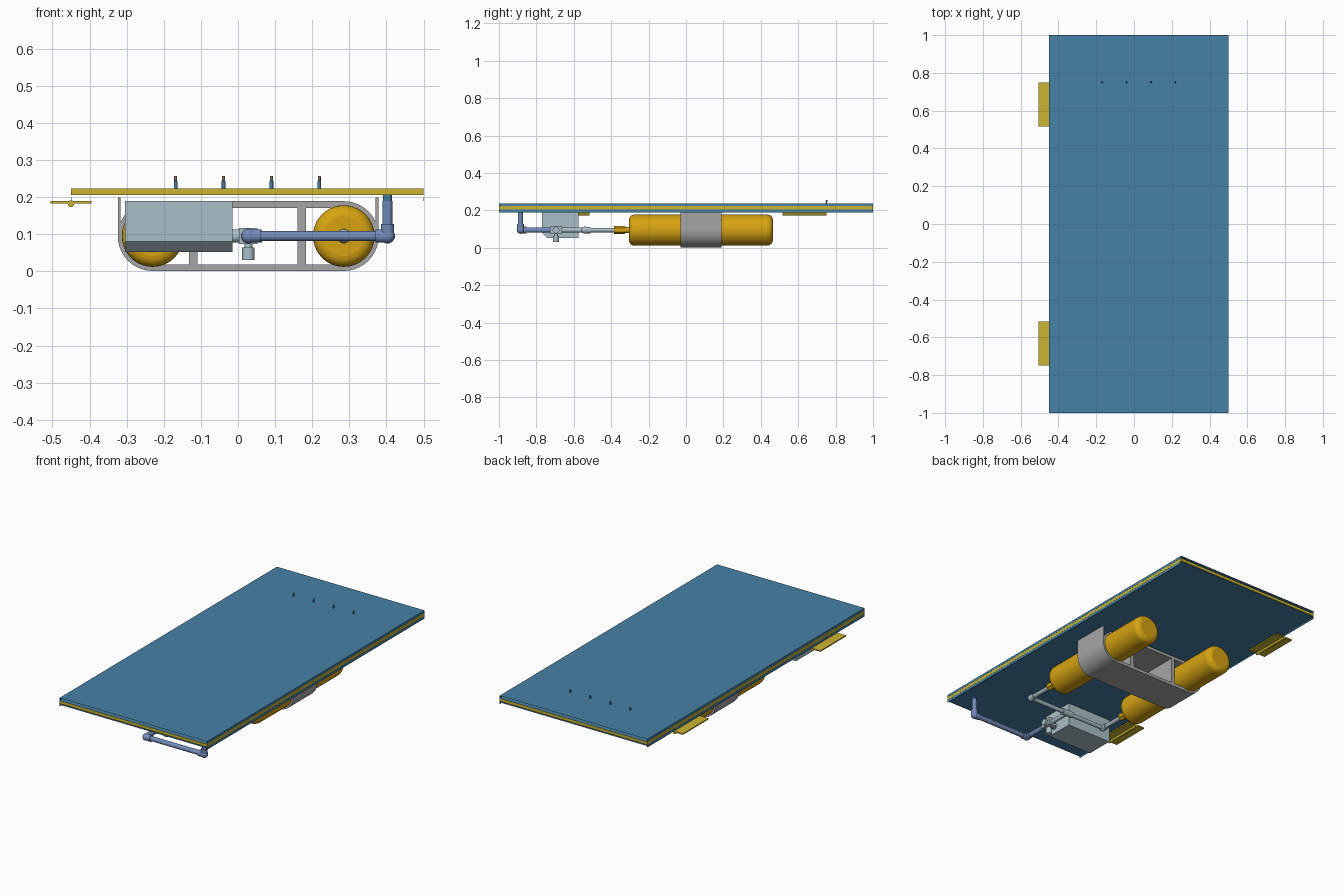
import bpy, bmesh, math
from mathutils import Vector

if "Cube" in bpy.data.objects:
    bpy.data.objects.remove(bpy.data.objects["Cube"], do_unlink=True)


def material(name, r, g, b):
    m = bpy.data.materials.new(name)
    m.use_nodes = True
    m.diffuse_color = (r, g, b, 1)
    m.node_tree.nodes["Principled BSDF"].inputs["Base Color"].default_value = (r, g, b, 1)
    return m


BLUE = material("panel blue", 0.06, 0.22, 0.38)
YELLOW = material("core yellow", 0.60, 0.46, 0.03)
GOLD = material("tank gold", 0.68, 0.37, 0.006)
GREY = material("strap grey", 0.38, 0.38, 0.38)
PALE = material("pale fitting", 0.40, 0.53, 0.58)
PIPE = material("pipe blue", 0.17, 0.26, 0.50)
TIP = material("pin tip", 0.20, 0.17, 0.15)


def finish(name, bm, mat, smooth=False):
    bmesh.ops.recalc_face_normals(bm, faces=bm.faces[:])
    mesh = bpy.data.meshes.new(name)
    bm.to_mesh(mesh)
    bm.free()
    mesh.materials.append(mat)
    ob = bpy.data.objects.new(name, mesh)
    bpy.context.collection.objects.link(ob)
    if smooth:
        bpy.ops.object.select_all(action="DESELECT")
        ob.select_set(True)
        bpy.context.view_layer.objects.active = ob
        bpy.ops.object.shade_smooth_by_angle(angle=math.radians(35))
    return ob


def box(name, mat, x, y, z, open_ends=False):
    bm = bmesh.new()
    bmesh.ops.create_cube(bm, size=1)
    for v in bm.verts:
        v.co = [(a + b) / 2 + c * (b - a) for c, (a, b) in zip(v.co, (x, y, z))]
    if open_ends:
        bm.normal_update()
        ends = [f for f in bm.faces if abs(f.normal.y) > 0.9]
        bmesh.ops.delete(bm, geom=ends, context="FACES_ONLY")
    return finish(name, bm, mat)


def rod(name, mat, start, end, radius, sides=24):
    a, b = Vector(start), Vector(end)
    bm = bmesh.new()
    bmesh.ops.create_cone(bm, cap_ends=True, segments=sides, radius1=radius,
                          radius2=radius, depth=(b - a).length)
    turn = Vector((0, 0, 1)).rotation_difference(b - a)
    for v in bm.verts:
        v.co = turn @ v.co + (a + b) / 2
    return finish(name, bm, mat, sides > 8)


def ball(name, mat, center, radius):
    bm = bmesh.new()
    bmesh.ops.create_uvsphere(bm, u_segments=20, v_segments=12, radius=radius)
    bmesh.ops.translate(bm, vec=center, verts=bm.verts[:])
    return finish(name, bm, mat, True)


def extrude(name, mat, loop, axis, depth, smooth=False):
    """Close a planar loop and extrude it along an axis."""
    bm = bmesh.new()
    face = bm.faces.new([bm.verts.new(p) for p in loop])
    new = bmesh.ops.extrude_face_region(bm, geom=[face])["geom"]
    move = Vector(axis) * depth
    bmesh.ops.translate(bm, vec=move, verts=[v for v in new if isinstance(v, bmesh.types.BMVert)])
    return finish(name, bm, mat, smooth)


# Sandwich panel: open-ended skins around a solid core
LEFT, RIGHT = -0.45, 0.5
width, length = (LEFT, RIGHT), (-1, 1)
box("panel_core", YELLOW, width, length, (0.206, 0.223))
box("top_skin", BLUE, width, length, (0.2235, 0.238), True)
box("bottom_skin", BLUE, width, length, (0.199, 0.2055), True)
for side, edge in (("right", (LEFT, LEFT + 0.002)), ("left", (RIGHT - 0.002, RIGHT))):
    box(side + "_skin_flange", BLUE, edge, length, (0.19, 0.199))

# Row of small pins
for i in range(4):
    x = -0.168 + i * 0.129
    rod(f"pin_{i}", BLUE, (x, 0.75, 0.222), (x, 0.75, 0.243), 0.005, 12)
    rod(f"pin_tip_{i}", TIP, (x, 0.75, 0.243), (x, 0.754, 0.256), 0.004, 12)

# Hinges on the right edge
for label, y in (("back", (0.515, 0.75)), ("front", (-0.75, -0.515))):
    box(label + "_hinge_leaf", YELLOW, (-0.505, -0.395), y, (0.183, 0.19))
    rod(label + "_hinge_knuckle", YELLOW, (LEFT, y[0], 0.182), (LEFT, y[1], 0.182), 0.009, 16)

# Twin tanks with rounded shoulders and necks
TANKS = (-0.23, 0.285)
MID = 0.095
for i, x in enumerate(TANKS):
    tank = rod(f"tank_{i}", GOLD, (x, -0.305, MID), (x, 0.465, MID), 0.083, 40)
    bm = bmesh.new()
    bm.from_mesh(tank.data)
    rims = [e for e in bm.edges if abs(e.verts[0].co.y - e.verts[1].co.y) < 0.01]
    bmesh.ops.bevel(bm, geom=rims, offset=0.03, segments=5, profile=0.5, affect="EDGES")
    for f in bm.faces:
        f.smooth = True
    bm.to_mesh(tank.data)
    bm.free()
    rod(f"tank_collar_{i}", GOLD, (x, -0.33, MID), (x, -0.3, MID), 0.016)
    rod(f"tank_valve_{i}", GOLD, (x, -0.385, MID), (x, -0.325, MID), 0.022, 6)
    rod(f"tank_pipe_{i}", PALE, (x, -0.54, MID), (x, -0.38, MID), 0.012)
    ball(f"tank_elbow_{i}", PALE, (x, -0.54, MID), 0.019)
    rod(f"tank_socket_{i}", PALE, (x, -0.54, MID), (x, -0.51, MID), 0.017)


# Tank cradle: flat-sided loop wrapping both tanks
def stadium(radius, y):
    points = []
    for x, begin in ((TANKS[1], -90), (TANKS[0], 90)):
        for k in range(21):
            a = math.radians(begin + k * 9)
            points.append((x + radius * math.cos(a), y, MID + radius * math.sin(a)))
    return points


BACK, FRONT = 0.19, -0.03
bm = bmesh.new()
rings = [[bm.verts.new(p) for p in stadium(r, y)]
         for r, y in ((0.094, FRONT), (0.094, BACK), (0.076, BACK), (0.076, FRONT))]
count = len(rings[0])
for r in range(4):
    a, b = rings[r], rings[(r + 1) % 4]
    for k in range(count):
        n = (k + 1) % count
        bm.faces.new((a[k], a[n], b[n], b[k]))
finish("cradle_loop", bm, GREY, True)
band = (FRONT, BACK)
for i, x in enumerate((-0.121, 0.172)):
    box(f"cradle_web_{i}", GREY, (x - 0.0115, x + 0.0115), band, (0.015, 0.175))
box("right_hanger_strap", GREY, (-0.324, -0.316), band, (MID, 0.199))
box("left_hanger_strap", GREY, (0.371, 0.379), band, (MID, 0.199))

# Control box with a chamfered lower front edge
profile = [(-0.77, 0.19), (-0.77, 0.08), (-0.74, 0.052), (-0.575, 0.052), (-0.575, 0.19)]
extrude("control_box", PALE, [(-0.305, y, z) for y, z in profile], (1, 0, 0), 0.29)

# Manifold joining both tanks, and the shut-off valve
VX, VY = 0.028, -0.695
rod("manifold", PALE, (TANKS[0], -0.54, MID), (TANKS[1], -0.54, MID), 0.012)
rod("manifold_tee", PALE, (VX - 0.035, -0.54, MID), (VX + 0.035, -0.54, MID), 0.018)
rod("valve_feed", PALE, (VX, -0.54, MID), (VX, VY, MID), 0.013)
box("valve_body", PALE, (VX - 0.025, VX + 0.025), (VY - 0.032, VY + 0.032), (0.073, 0.117))
rod("valve_box_link", PALE, (-0.02, VY, MID), (VX + 0.037, VY, MID), 0.018)
rod("valve_stem", PALE, (VX, VY, 0.06), (VX, VY, 0.08), 0.011)
rod("valve_knob", PALE, (VX, VY, 0.03), (VX, VY, 0.064), 0.017)

# Outlet pipe running to the front corner and up into the panel
PX, PY = 0.403, -0.885
corners = [(VX, VY - 0.03, MID), (VX, PY, MID), (PX, PY, MID), (PX, PY, 0.19)]
for i in range(3):
    a, b = Vector(corners[i]), Vector(corners[i + 1])
    step = (b - a).normalized() * 0.033
    rod(f"outlet_pipe_{i}", PIPE, a, b, 0.0135)
    if i < 2:
        ball(f"outlet_elbow_{i}", PIPE, b, 0.02)
        rod(f"outlet_socket_in_{i}", PIPE, b - step, b, 0.018)
    if i > 0:
        rod(f"outlet_socket_out_{i}", PIPE, a, a + step, 0.018)
rod("outlet_port", BLUE, (PX, PY, 0.188), (PX, PY, 0.206), 0.0125)
